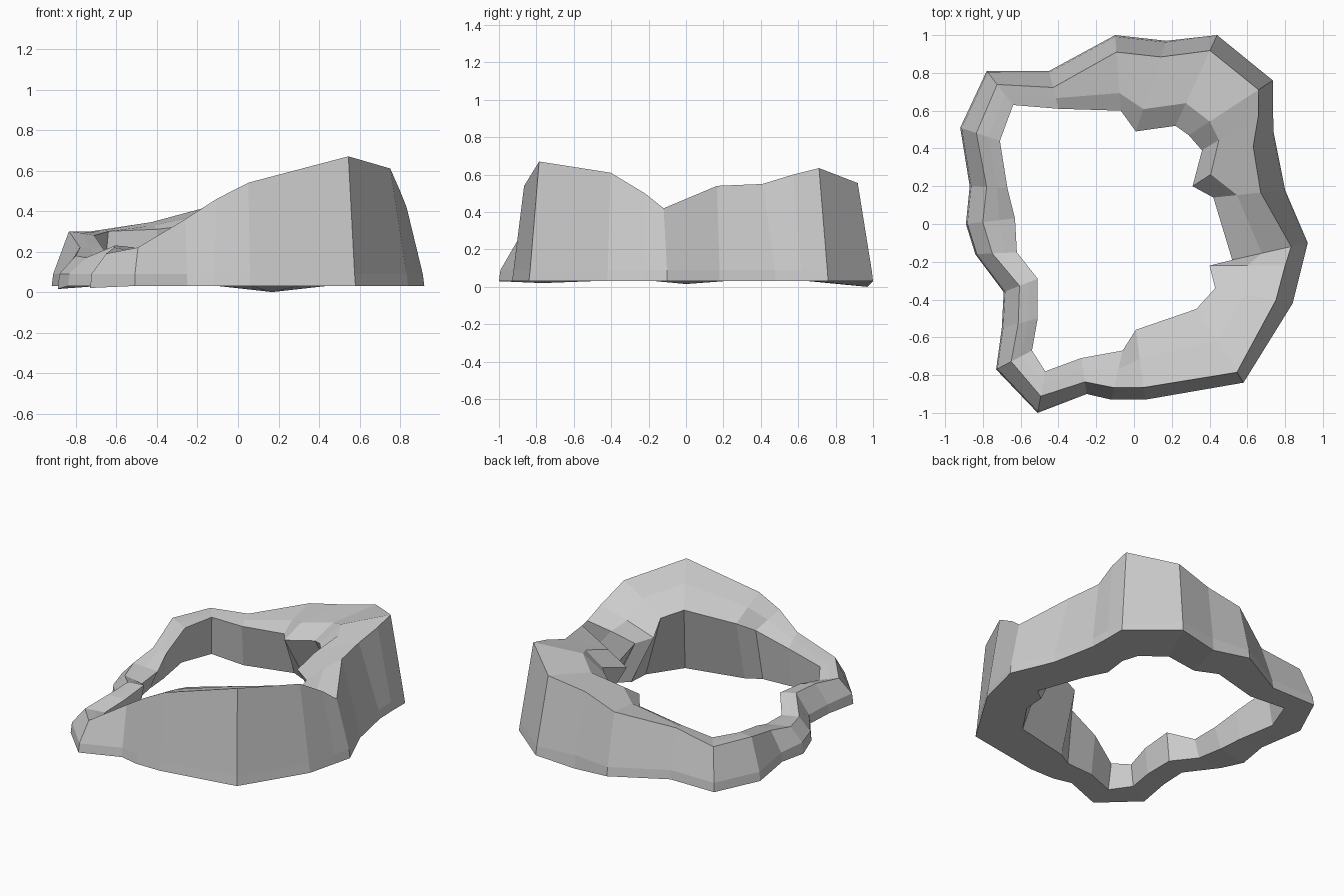
import bpy, bmesh
from mathutils import Vector

# Stations round the ring, counter-clockwise from the front left corner:
# outer x, y, crest height, inner x, y, inner rim height
STATIONS = [
    (-.51, -1.0, .22, -.47, -.78, .20),
    (-.25, -.90, .36, -.28, -.71, .30),
    (-.12, -.93, .46, -.06, -.67, .38),
    (.06, -.93, .54, .01, -.56, .45),
    (.58, -.84, .67, .33, -.45, .50),
    (.84, -.42, .61, .43, -.34, .46),
    (.89, -.22, .50, .40, -.22, .38),
    (.92, -.10, .42, .52, -.19, .32),
    (.80, .18, .54, .42, .14, .34),
    (.74, .48, .55, .31, .20, .36),
    (.735, .62, .60, .36, .39, .42),
    (.735, .76, .635, .29, .47, .43),
    (.44, 1.0, .555, .22, .52, .41),
    (.17, .97, .50, .01, .49, .37),
    (-.10, 1.0, .435, -.07, .60, .35),
    (-.45, .81, .345, -.40, .61, .31),
    (-.78, .81, .30, -.64, .63, .30),
    (-.92, .51, .30, -.71, .44, .28),
    (-.87, .20, .22, -.67, .19, .22),
    (-.89, .0, .18, -.63, .03, .16),
    (-.84, -.16, .17, -.62, -.15, .15),
    (-.69, -.36, .23, -.51, -.29, .22),
    (-.70, -.55, .22, -.51, -.50, .20),
    (-.73, -.77, .19, -.54, -.67, .17),
]
BASE_DIPS = {13: 0.0, 19: .015, 23: .02}
SHELF = range(9, 15)          # back right rocks keep a raised shelf


def section(i):
    ox, oy, cz, ix, iy, iz = STATIONS[i]
    outer, inner = Vector((ox, oy, 0)), Vector((ix, iy, 0))
    inward = (inner - outer).normalized()
    crest = outer + inward * (.13 if i in (8, 9) else .065 if 0 < i < 5 else .09)
    t, lift = (.7, .65) if i in SHELF else (.5, .55)
    middle = crest.lerp(inner, t)
    # the inner wall is undercut where the ring is wide
    undercut = min(.2, max(.03, .5 * ((inner - outer).length - .15)))
    points = [(outer, BASE_DIPS.get(i, .03)), (outer + inward * .008, .09),
              (crest, cz), (middle, iz + (cz - iz) * lift), (inner, iz),
              (inner - inward * undercut, .03)]
    return [Vector((p.x, p.y, z)) for p, z in points]


# Rock ring: sections joined into a closed, faceted loop
bm = bmesh.new()
rings = [[bm.verts.new(p) for p in section(i)] for i in range(len(STATIONS))]
for a, b in zip(rings, rings[1:] + rings[:1]):
    for k in range(len(a)):
        n = (k + 1) % len(a)
        bm.faces.new((a[k], b[k], b[n], a[n]))
bmesh.ops.recalc_face_normals(bm, faces=bm.faces)
mesh = bpy.data.meshes.new("rock_ring")
bm.to_mesh(mesh)
bm.free()
ring = bpy.data.objects.new("rock_ring", mesh)
bpy.context.collection.objects.link(ring)
